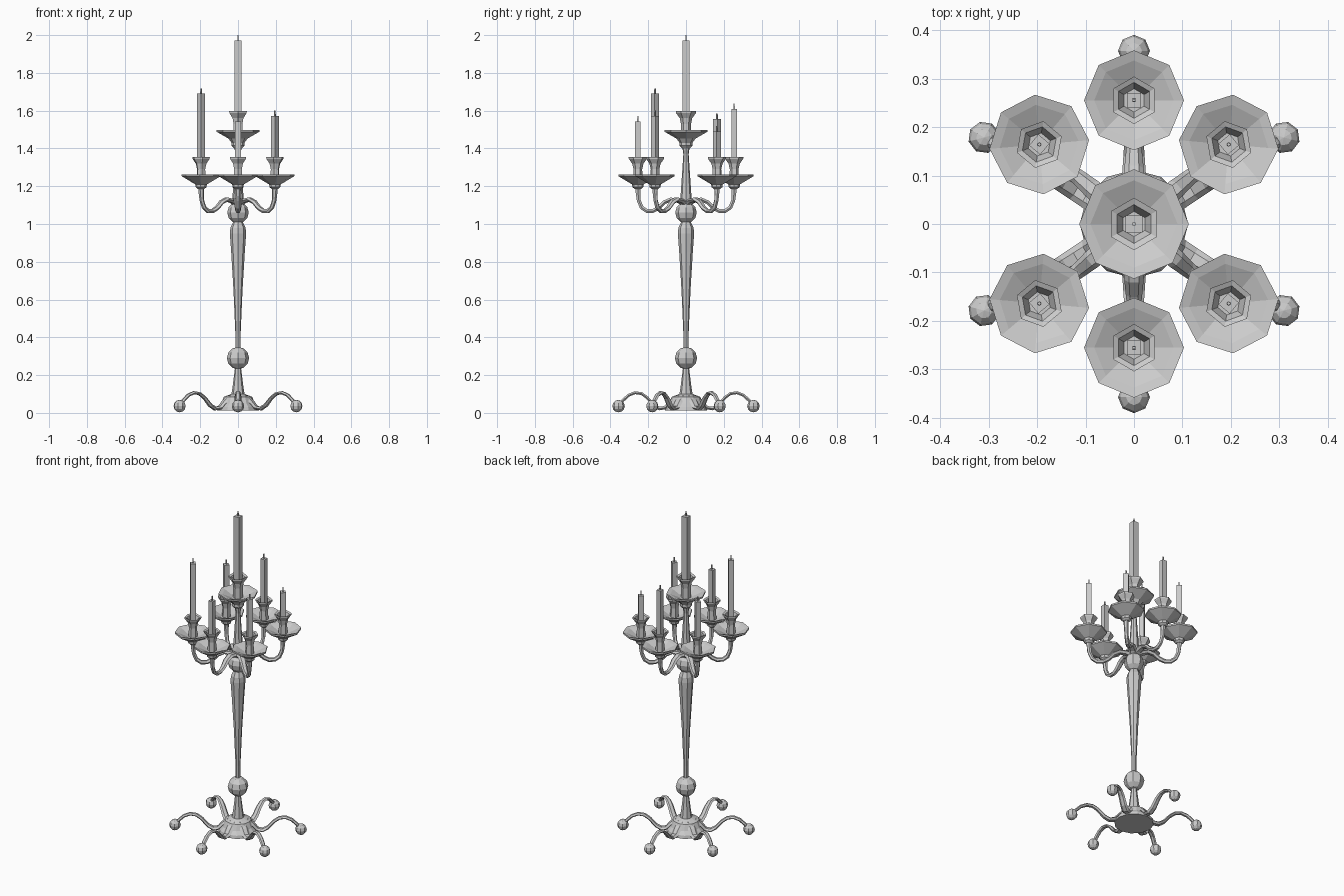
import bpy, bmesh
from math import cos, sin, pi, radians
from mathutils import Vector, Matrix


def finish(bm, name, loc, angle):
    bmesh.ops.recalc_face_normals(bm, faces=bm.faces)
    me = bpy.data.meshes.new(name)
    bm.to_mesh(me)
    bm.free()
    ob = bpy.data.objects.new(name, me)
    ob.matrix_world = Matrix.Translation(loc) @ Matrix.Rotation(angle, 4, 'Z')
    bpy.context.collection.objects.link(ob)
    return ob


def skin(bm, rings):
    n = len(rings[0])
    for a, b in zip(rings, rings[1:]):
        for i in range(n):
            j = (i + 1) % n
            bm.faces.new((a[i], a[j], b[j], b[i]))
    bm.faces.new(rings[0][::-1])
    bm.faces.new(rings[-1])


def lathe(name, profile, sides, loc=(0, 0, 0), angle=0.0):
    """Turned part from (radius, height) pairs, capped at both ends."""
    bm = bmesh.new()
    rings = [[bm.verts.new((r * cos(2 * pi * i / sides), r * sin(2 * pi * i / sides), z))
              for i in range(sides)] for r, z in profile]
    skin(bm, rings)
    return finish(bm, name, loc, angle)


def limb(name, path, angle, sides=6):
    """Curved limb in a radial plane from (radius, height, half width, half thickness)."""
    bm = bmesh.new()
    pts = [Vector((p[0], 0, p[1])) for p in path]
    rings = []
    for i, p in enumerate(pts):
        t = (pts[min(i + 1, len(pts) - 1)] - pts[max(i - 1, 0)]).normalized()
        up = Vector((-t.z, 0, t.x))
        w, h = path[i][2:]
        rings.append([bm.verts.new(p + Vector((0, w * cos(2 * pi * k / sides), 0))
                                   + up * h * sin(2 * pi * k / sides)) for k in range(sides)])
    skin(bm, rings)
    return finish(bm, name, (0, 0, 0), angle)


def ball(name, radius, loc, angle=0.0):
    bm = bmesh.new()
    bmesh.ops.create_uvsphere(bm, u_segments=8, v_segments=6, radius=radius)
    return finish(bm, name, loc, angle)


def candle(name, radius, bottom, top, tip, loc, angle):
    lathe(name, [(radius, bottom), (radius, top)], 4, loc, angle + pi / 4)
    lathe(name + "_wick", [(0.005, top - 0.005), (0.004, tip)], 4, loc, angle + pi / 4)


# Base and central stem
lathe("base", [(0.112, 0.012), (0.108, 0.03), (0.09, 0.05), (0.075, 0.085), (0.035, 0.1)], 12)
lathe("lower_stem", [(0.036, 0.09), (0.027, 0.15), (0.016, 0.24)], 8)
ball("lower_knob", 0.059, (0, 0, 0.29))
lathe("main_stem", [(0.013, 0.33), (0.014, 0.42), (0.024, 0.65), (0.036, 0.85),
                    (0.043, 0.95), (0.04, 0.98), (0.026, 1.01)], 8)
ball("upper_knob", 0.057, (0, 0, 1.06))
lathe("upper_stem", [(0.03, 1.1), (0.03, 1.13), (0.022, 1.25), (0.014, 1.37), (0.02, 1.41)], 8)

# Central drip pan, cup and candle
lathe("centre_pan", [(0.02, 1.40), (0.034, 1.415), (0.034, 1.43), (0.05, 1.452), (0.113, 1.488),
                     (0.113, 1.497), (0.09, 1.492), (0.035, 1.467)], 8)
lathe("centre_cup", [(0.028, 1.46), (0.027, 1.53), (0.033, 1.56), (0.053, 1.588),
                     (0.054, 1.598), (0.04, 1.593), (0.026, 1.565)], 6, angle=pi / 2)
candle("centre_candle", 0.025, 1.56, 1.972, 2.0, (0, 0, 0), 0)

# Six curling feet
foot = [(0.05, 0.085, 0.026, 0.012), (0.085, 0.055, 0.026, 0.012), (0.11, 0.028, 0.024, 0.011),
        (0.14, 0.023, 0.022, 0.011), (0.17, 0.04, 0.02, 0.01), (0.205, 0.08, 0.018, 0.009),
        (0.235, 0.102, 0.016, 0.009), (0.27, 0.107, 0.015, 0.009), (0.305, 0.093, 0.014, 0.009),
        (0.335, 0.065, 0.013, 0.009), (0.352, 0.04, 0.012, 0.009)]
for k in range(6):
    a = radians(30 + 60 * k)
    limb(f"foot_{k}", foot, a)
    ball(f"foot_ball_{k}", 0.033, (0.357 * cos(a), 0.357 * sin(a), 0.036), a)

# Six arms, each with a drip pan, cup and a candle of its own height
arm = [(0.01, 1.105, 0.026, 0.014), (0.04, 1.122, 0.025, 0.013), (0.08, 1.13, 0.022, 0.012),
       (0.115, 1.115, 0.02, 0.012), (0.145, 1.085, 0.017, 0.012), (0.175, 1.069, 0.014, 0.012),
       (0.208, 1.069, 0.013, 0.012), (0.235, 1.088, 0.012, 0.012), (0.25, 1.125, 0.012, 0.012),
       (0.254, 1.165, 0.014, 0.014), (0.255, 1.2, 0.016, 0.016)]
for k, (deg, top) in enumerate([(40, 1.49), (90, 1.61), (140, 1.557), (220, 1.69),
                                (270, 1.543), (320, 1.572)]):
    a = radians(deg)
    at = (0.255 * cos(a), 0.255 * sin(a), 0)
    limb(f"arm_{k}", arm, a)
    lathe(f"pan_{k}", [(0.016, 1.185), (0.029, 1.195), (0.031, 1.21), (0.048, 1.22), (0.103, 1.253),
                       (0.103, 1.263), (0.082, 1.257), (0.032, 1.233)], 8, at, a)
    lathe(f"cup_{k}", [(0.026, 1.225), (0.023, 1.29), (0.03, 1.32), (0.048, 1.345),
                       (0.049, 1.354), (0.037, 1.349), (0.024, 1.32)], 6, at, a)
    candle(f"candle_{k}", 0.021, 1.32, top, top + 0.028, at, a)
